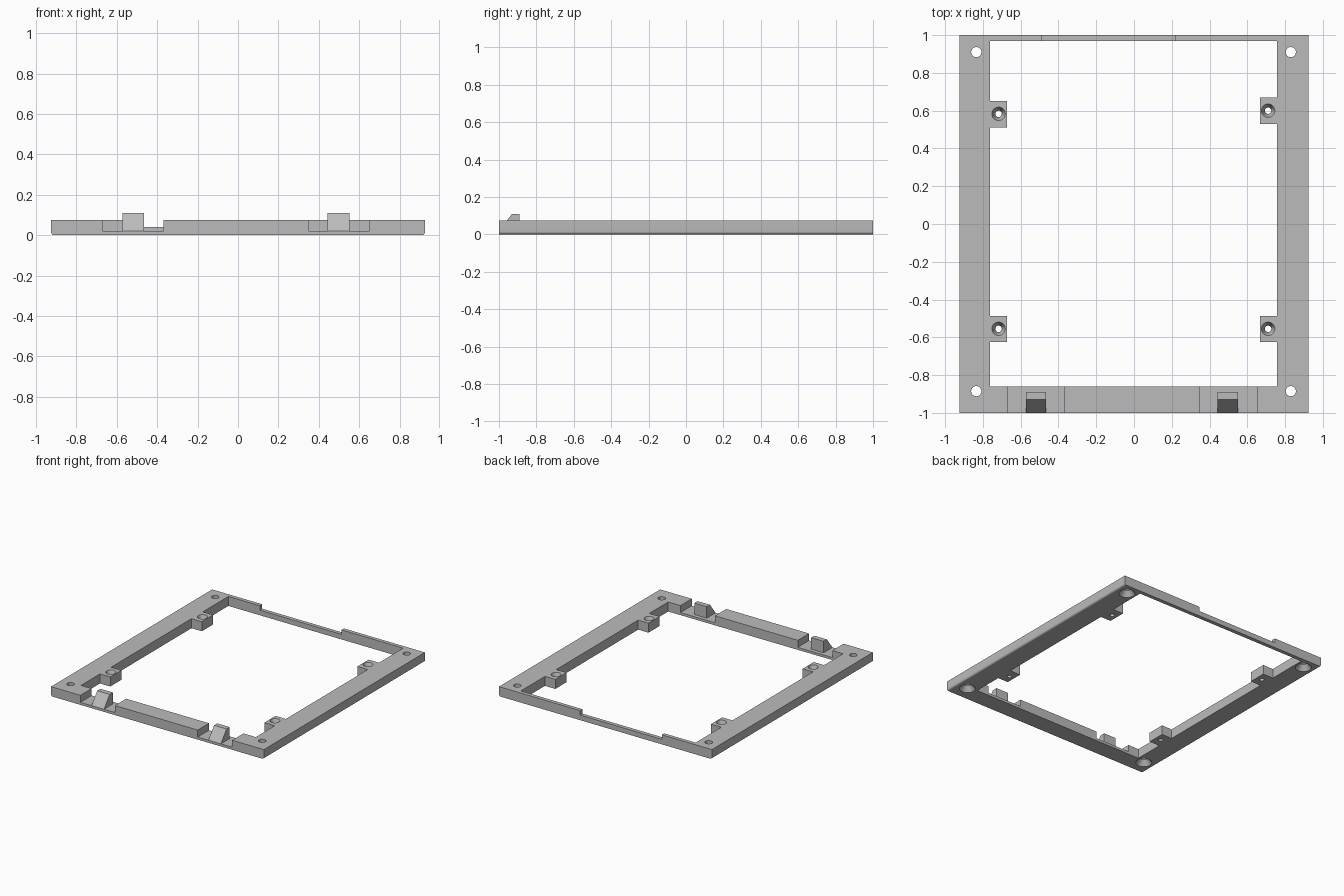
import bpy, bmesh, math

if "Cube" in bpy.data.objects:
    bpy.data.objects.remove(bpy.data.objects["Cube"])

grey = bpy.data.materials.new("plain grey")
grey.use_nodes = True
grey.diffuse_color = (0.5, 0.5, 0.5, 1)
grey.node_tree.nodes["Principled BSDF"].inputs["Base Color"].default_value = (0.5, 0.5, 0.5, 1)

HEIGHT = 0.075
FRONT, BACK = -1.0, 1.0


def finish(name, bm):
    bmesh.ops.recalc_face_normals(bm, faces=bm.faces)
    mesh = bpy.data.meshes.new(name)
    bm.to_mesh(mesh)
    bm.free()
    mesh.materials.append(grey)
    obj = bpy.data.objects.new(name, mesh)
    bpy.context.collection.objects.link(obj)
    return obj


def prism(name, points, offset):
    """Extrude a closed 3D outline by an offset vector."""
    bm = bmesh.new()
    face = bm.faces.new([bm.verts.new(p) for p in points])
    moved = bmesh.ops.extrude_face_region(bm, geom=[face])["geom"]
    bmesh.ops.translate(bm, vec=offset, verts=[v for v in moved if isinstance(v, bmesh.types.BMVert)])
    return finish(name, bm)


def box(name, x0, x1, y0, y1, z0, z1):
    return prism(name, [(x0, y0, z0), (x1, y0, z0), (x1, y1, z0), (x0, y1, z0)], (0, 0, z1 - z0))


def turned(name, x, y, profile, sides=32):
    """Stack of rings given as (radius, z), capped at both ends."""
    bm = bmesh.new()
    angles = [2 * math.pi * i / sides for i in range(sides)]
    rings = [[bm.verts.new((x + r * math.cos(a), y + r * math.sin(a), z)) for a in angles]
             for r, z in profile]
    for low, high in zip(rings, rings[1:]):
        for i in range(sides):
            j = (i + 1) % sides
            bm.faces.new((low[i], low[j], high[j], high[i]))
    bm.faces.new(rings[0])
    bm.faces.new(rings[-1])
    return finish(name, bm)


def cut(target, cutter):
    cutter.hide_render = True
    mod = target.modifiers.new("cut", 'BOOLEAN')
    mod.operation, mod.solver, mod.object = 'DIFFERENCE', 'EXACT', cutter
    bpy.ops.object.select_all(action='DESELECT')
    bpy.context.view_layer.objects.active = target
    target.select_set(True)
    bpy.ops.object.modifier_apply(modifier=mod.name)
    bpy.data.objects.remove(cutter)


# Frame slab, lower long edges rounded
half, radius = 0.925, 0.015
arc = [math.radians(15 * i) for i in range(7)]
right_round = [(half - radius + radius * math.sin(a), radius - radius * math.cos(a)) for a in arc]
section = right_round + [(half, HEIGHT), (-half, HEIGHT)] + [(-x, z) for x, z in reversed(right_round)]
frame = prism("frame", [(x, FRONT, z) for x, z in section], (0, BACK - FRONT, 0))

# Opening, leaving four screw tabs on the long rails
left_tabs = [(-0.625, -0.487), (0.53, 0.67)]
right_tabs = [(-0.625, -0.487), (0.512, 0.652)]


def rail_edge(edge, tip, tabs):
    points = [(edge, -0.86)]
    for y0, y1 in tabs:
        points += [(edge, y0), (tip, y0), (tip, y1), (edge, y1)]
    return points + [(edge, 0.97)]


outline = rail_edge(0.757, 0.667, left_tabs) + rail_edge(-0.763, -0.673, right_tabs)[::-1]
cut(frame, prism("opening", [(x, y, -0.1) for x, y in outline], (0, 0, 0.3)))

# Two front recesses and the lowered middle of the back rail
for x0, x1 in ((-0.67, -0.37), (0.35, 0.65)):
    cut(frame, box("recess", x0, x1, -1.1, -0.8, 0.02, 0.2))
cut(frame, box("back_step", -0.49, 0.22, 0.9, 1.1, 0.04, 0.2))

# Corner holes, countersunk from below
for x in (-0.835, 0.83):
    for y in (-0.885, 0.91):
        cut(frame, turned("corner_hole", x, y, [(0.062, -0.005), (0.027, 0.04), (0.027, 0.1)]))

# Tab holes, countersunk from above
for x, y in ((-0.717, -0.555), (-0.717, 0.583), (0.71, -0.555), (0.71, 0.6)):
    cut(frame, turned("tab_hole", x, y, [(0.017, -0.02), (0.017, 0.03), (0.037, HEIGHT + 0.003)]))

bpy.ops.object.shade_smooth_by_angle(angle=math.radians(25))

# Wedge-shaped catches standing in the recesses
catch = [(-1.0, 0.02), (-0.93, 0.11), (-0.89, 0.11), (-0.89, 0.02)]
for name, x0 in (("right_catch", -0.573), ("left_catch", 0.443)):
    prism(name, [(x0, y, z) for y, z in catch], (0.108, 0, 0))
